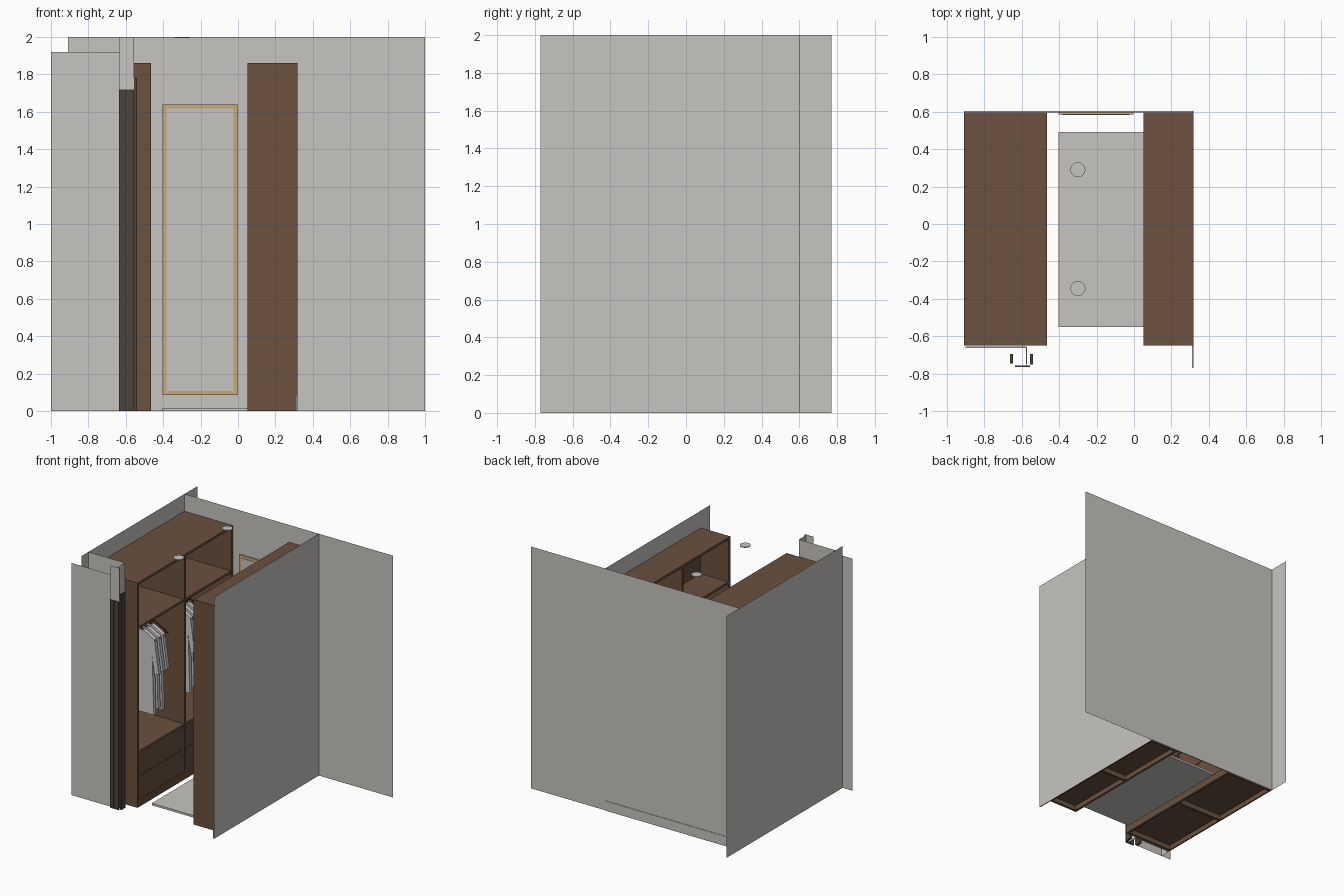
import bpy, bmesh, math
from mathutils import Vector

cube = bpy.data.objects.get("Cube")
if cube:
    bpy.data.objects.remove(cube, do_unlink=True)


def material(name, r, g, b):
    m = bpy.data.materials.new(name)
    m.use_nodes = True
    m.diffuse_color = (r, g, b, 1)
    m.node_tree.nodes["Principled BSDF"].inputs["Base Color"].default_value = (r, g, b, 1)
    return m


PLASTER = material("pale plaster", .57, .56, .53)
WOOD = material("walnut wood", .145, .083, .05)
DARK = material("dark wood", .075, .056, .045)
GOLD = material("pale gold", .58, .4, .19)
CLOTH = material("white cloth", .6, .6, .6)
METAL = material("black metal", .02, .02, .02)


def finish(name, bm, mat):
    bmesh.ops.recalc_face_normals(bm, faces=bm.faces)
    me = bpy.data.meshes.new(name)
    bm.to_mesh(me)
    bm.free()
    me.materials.append(mat)
    ob = bpy.data.objects.new(name, me)
    bpy.context.collection.objects.link(ob)
    return ob


def box(name, x, y, z, mat):
    """Box from (low, high) pairs."""
    bm = bmesh.new()
    bmesh.ops.create_cube(bm, size=1)
    for v in bm.verts:
        v.co = [lo + (hi - lo) * (c + .5) for c, (lo, hi) in zip(v.co, (x, y, z))]
    return finish(name, bm, mat)


def sheet(name, start, end, z, mat=PLASTER):
    """Upright sheet without thickness between two plan points."""
    bm = bmesh.new()
    bm.faces.new([bm.verts.new((*p, h)) for p, h in
                  ((start, z[0]), (end, z[0]), (end, z[1]), (start, z[1]))])
    return finish(name, bm, mat)


def tube(name, points, radius, mat, closed=False):
    cu = bpy.data.curves.new(name, "CURVE")
    cu.dimensions = "3D"
    cu.bevel_depth = radius
    cu.bevel_resolution = 1
    sp = cu.splines.new("POLY")
    sp.points.add(len(points) - 1)
    for p, co in zip(sp.points, points):
        p.co = (*co, 1)
    sp.use_cyclic_u = closed
    cu.materials.append(mat)
    ob = bpy.data.objects.new(name, cu)
    bpy.context.collection.objects.link(ob)


# Walls
FULL = (0, 2)
sheet("back_wall", (-.91, .6), (1, .6), FULL)
sheet("right_side_wall", (-.91, -.747), (-.91, .77), FULL)
sheet("left_side_wall", (.32, -.77), (.32, .6), FULL)
sheet("front_wall", (-1, -.747), (-.636, -.747), (0, 1.92))
sheet("inner_front_wall", (-.91, -.655), (-.575, -.655), FULL)
sheet("inner_wall_return", (-.575, -.655), (-.575, -.75), FULL)
sheet("door_header", (-.636, -.757), (-.556, -.757), (1.72, 2))

# Baseboards
LOW = (0, .08)
box("back_baseboard", (-.91, .32), (.596, .604), LOW, PLASTER)
box("front_baseboard", (-.9, -.575), (-.662, -.655), LOW, PLASTER)
box("return_baseboard", (-.578, -.571), (-.75, -.655), LOW, PLASTER)
box("side_baseboard", (.311, .319), (-.77, -.65), LOW, PLASTER)

# Door jamb
box("outer_casing", (-.662, -.646), (-.745, -.695), (0, 1.78), DARK)
box("inner_casing", (-.555, -.541), (-.75, -.695), (0, 1.78), DARK)
for i, x in enumerate(((-.636, -.602), (-.598, -.556))):
    box(f"jamb_lining_{i + 1}", x, (-.765, -.757), (0, 1.72), DARK)
box("jamb_groove", (-.602, -.598), (-.76, -.757), (0, 1.72), METAL)


def cabinet(name, x, open_side):
    """Two bay wardrobe open towards open_side, with a shelf and two drawers per bay."""
    t, y0, y1, top = .02, -.65, .596, 1.86
    mid = (y0 + y1) / 2
    front = x[1] if open_side > 0 else x[0]
    back = x[0] if open_side > 0 else x[1]
    for part, y in (("front_side", (y0, y0 + t)), ("divider", (mid - t / 2, mid + t / 2)),
                    ("rear_side", (y1 - t, y1))):
        box(f"{name}_{part}", x, y, (0, top), WOOD)
    box(f"{name}_top", x, (y0, y1), (top - t, top), WOOD)
    box(f"{name}_back", sorted((back, back + open_side * .01)), (y0, y1), (0, top), WOOD)
    box(f"{name}_plinth", sorted((front, front - open_side * t)), (y0, y1), (0, .06), WOOD)
    inset = sorted((front - open_side * .004, back))
    for bay, (a, b) in enumerate(((y0 + t, mid - t / 2), (mid + t / 2, y1 - t)), 1):
        for part, z in (("floor", .05), ("drawer_top", .45), ("shelf", 1.48)):
            box(f"{name}_{part}_{bay}", inset, (a, b), (z - .01, z + .01), WOOD)
        for row in range(2):
            z = .062 + row * .19
            face = front - open_side * .008
            box(f"{name}_drawer_{bay}_{row + 1}", sorted((face, face - open_side * t)),
                (a + .004, b - .004), (z, z + .184), WOOD)


cabinet("large_wardrobe", (-.908, -.465), 1)
cabinet("narrow_wardrobe", (.05, .317), -1)

# Hanging rails, hangers and clothes
CX, RAIL = -.69, 1.36


def hanger(y):
    hook = [(CX + .022 * math.sin(a), y, RAIL - .002 + .022 * math.cos(a))
            for a in [math.radians(d) for d in range(-90, 181, 45)]]
    tube("hanger_hook", hook + [(CX, y, 1.28)], .004, METAL)
    tube("hanger_frame", [(CX, y, 1.28), (CX + .13, y, 1.21), (CX - .13, y, 1.21)],
         .005, METAL, True)


def garment(y, length):
    half = [(.035, 1.275), (.125, 1.225), (.165, .95), (.125, .935), (.105, 1.08), (.12, length)]
    outline = half + [(-x, z) for x, z in reversed(half)]
    bm = bmesh.new()
    face = bm.faces.new([bm.verts.new((CX + x, y - .016, z)) for x, z in outline])
    out = bmesh.ops.extrude_face_region(bm, geom=[face])
    bmesh.ops.translate(bm, vec=Vector((0, .032, 0)),
                        verts=[g for g in out["geom"] if isinstance(g, bmesh.types.BMVert)])
    finish("hanging_shirt", bm, CLOTH)


for start, stop, first in ((-.63, -.037, -.27), (-.017, .576, .2)):
    tube("hanging_rail", [(CX, start, RAIL), (CX, stop, RAIL)], .01, METAL)
    for i in range(4):
        y = first + i * .055
        hanger(y)
        if i < 3:
            garment(y, .6 + .03 * (i % 2))

# Mirror with frame
MX, MZ, W = (-.403, -.003), (.085, 1.64), .022
for name, x, z in (("bottom", MX, (MZ[0], MZ[0] + W)), ("top", MX, (MZ[1] - W, MZ[1])),
                   ("side_a", (MX[0], MX[0] + W), MZ), ("side_b", (MX[1] - W, MX[1]), MZ)):
    box(f"mirror_frame_{name}", x, (.586, .598), z, GOLD)
box("mirror_glass", (MX[0] + W, MX[1] - W), (.582, .598), (MZ[0] + W, MZ[1] - W), PLASTER)

# Floor mat
box("floor_mat", (-.403, .05), (-.55, .492), (0, .017), PLASTER)

# Ceiling lamps
for i, y in enumerate((.29, -.345)):
    bm = bmesh.new()
    bmesh.ops.create_cone(bm, cap_ends=True, segments=24, radius1=.04, radius2=.04, depth=.006)
    bmesh.ops.translate(bm, verts=bm.verts, vec=(-.3, y, 1.997))
    finish(f"ceiling_lamp_{i + 1}", bm, PLASTER)
